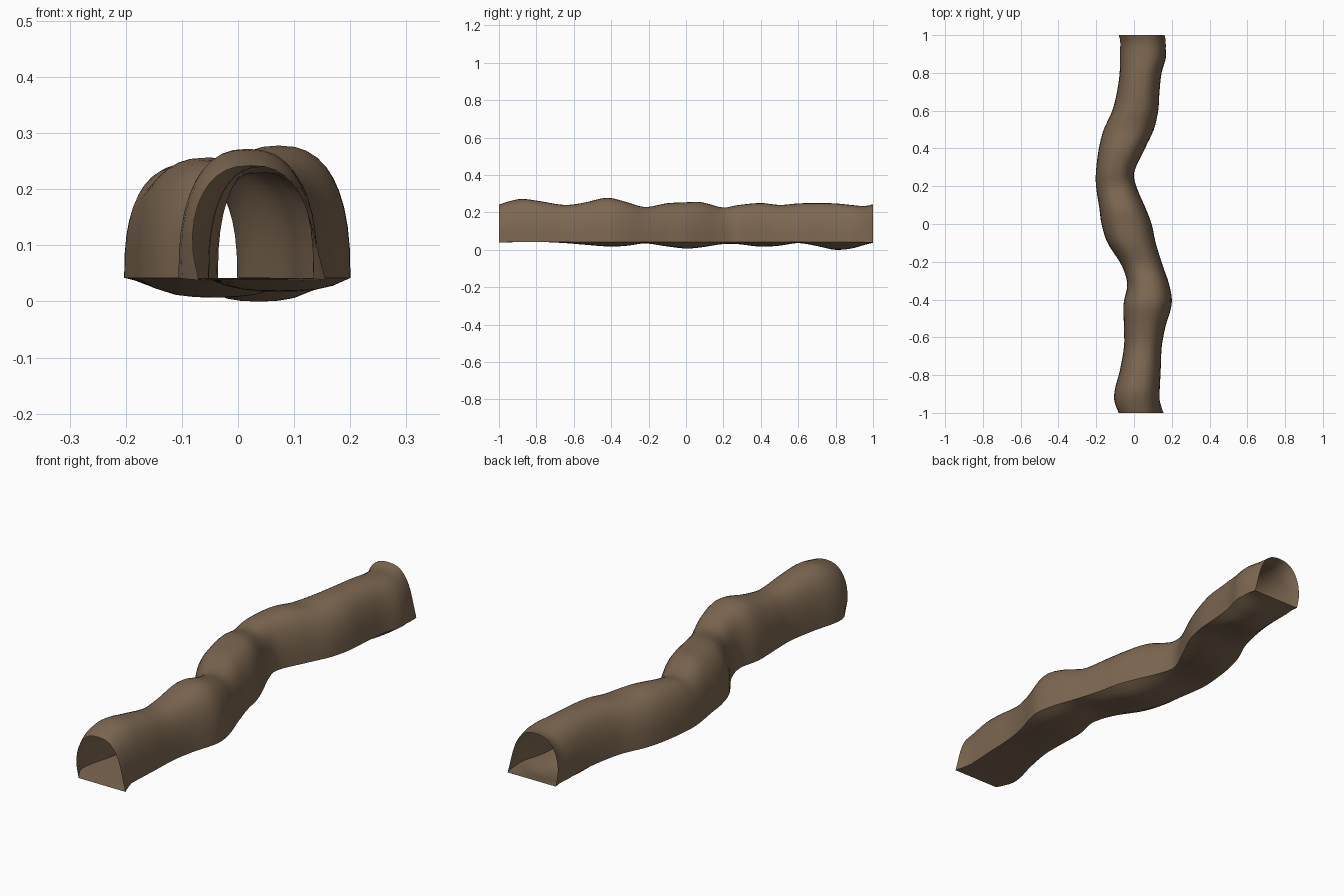
import bpy, bmesh, math

if "Cube" in bpy.data.objects:
    bpy.data.objects.remove(bpy.data.objects["Cube"])

# Profile keys along the tunnel: y, left x, right x, crown z, lowest floor z
KEYS = [
    (-1.00, -.090, .136, .242, .038), (-0.95, -.105, .134, .258, .040),
    (-0.88, -.102, .136, .272, .041), (-0.78, -.076, .141, .260, .042),
    (-0.65, -.053, .147, .240, .036), (-0.55, -.053, .165, .251, .028),
    (-0.42, -.055, .200, .278, .018), (-0.32, -.036, .186, .256, .021),
    (-0.22, -.065, .152, .229, .034), (-0.10, -.140, .115, .249, .018),
    (0.00, -.172, .093, .254, .007), (0.08, -.183, .063, .255, .013),
    (0.20, -.201, .012, .226, .031), (0.27, -.202, .000, .238, .031),
    (0.40, -.186, .058, .250, .017), (0.50, -.160, .105, .240, .022),
    (0.60, -.115, .128, .248, .036), (0.70, -.090, .135, .250, .020),
    (0.80, -.076, .146, .248, .000), (0.89, -.074, .170, .239, .008),
    (0.96, -.077, .160, .234, .028), (1.00, -.090, .142, .244, .038),
]
ARCH, FLOOR, RINGS = 20, 8, 80


def sample(y):
    """Smooth (cubic Hermite) interpolation of the profile keys."""
    i = 0
    while i < len(KEYS) - 2 and y > KEYS[i + 1][0]:
        i += 1
    a, b = KEYS[i], KEYS[i + 1]
    p, q = KEYS[max(i - 1, 0)], KEYS[min(i + 2, len(KEYS) - 1)]
    h = b[0] - a[0]
    t = (y - a[0]) / h
    out = []
    for k in range(1, 5):
        m0 = (b[k] - p[k]) / (b[0] - p[0]) * h
        m1 = (q[k] - a[k]) / (q[0] - a[0]) * h
        out.append((2*t**3 - 3*t*t + 1) * a[k] + (t**3 - 2*t*t + t) * m0
                   + (3*t*t - 2*t**3) * b[k] + (t**3 - t*t) * m1)
    return out


def section(y):
    """Arched wall with a sagging floor."""
    left, right, top, low = sample(y)
    low = max(low, 0.0)
    cx, w, corner = (left + right) / 2, (right - left) / 2, 0.042
    end = max(0.0, (abs(y) - 0.93) / 0.07)
    corner -= 0.004 * end
    pts = []
    for i in range(ARCH + 1):
        t = math.pi * i / ARCH
        c, s = math.cos(t), max(math.sin(t), 0.0)
        h = s ** 0.8
        x = cx - w * math.copysign(abs(c) ** 0.8, c)
        x += 0.02 * end * (1 - h) ** 3          # foot of the mouth leans over
        pts.append((x, y, corner + (top - corner) * h))
    x0, x1 = pts[0][0], pts[-1][0]
    for i in range(1, FLOOR):
        u = i / FLOOR
        sag = 1 - abs(2 * u - 1) ** 3
        pts.append((x1 + (x0 - x1) * u, y, corner + (low - corner) * sag))
    return pts


# Tunnel shell, open at both ends
bm = bmesh.new()
rings = [[bm.verts.new(p) for p in section(-1 + 2 * i / RINGS)]
         for i in range(RINGS + 1)]
n = len(rings[0])
for a, b in zip(rings, rings[1:]):
    for j in range(n):
        k = (j + 1) % n
        bm.faces.new((a[j], a[k], b[k], b[j]))
bmesh.ops.recalc_face_normals(bm, faces=bm.faces)
mesh = bpy.data.meshes.new("cave_tunnel")
bm.to_mesh(mesh)
bm.free()
tunnel = bpy.data.objects.new("cave_tunnel", mesh)
bpy.context.collection.objects.link(tunnel)

# Brown rock
rock = bpy.data.materials.new("brown_rock")
rock.diffuse_color = (0.205, 0.137, 0.083, 1)
rock.use_nodes = True
rock.node_tree.nodes["Principled BSDF"].inputs["Base Color"].default_value = rock.diffuse_color
mesh.materials.append(rock)

bpy.context.view_layer.objects.active = tunnel
tunnel.select_set(True)
bpy.ops.object.shade_smooth_by_angle(angle=math.radians(45))
